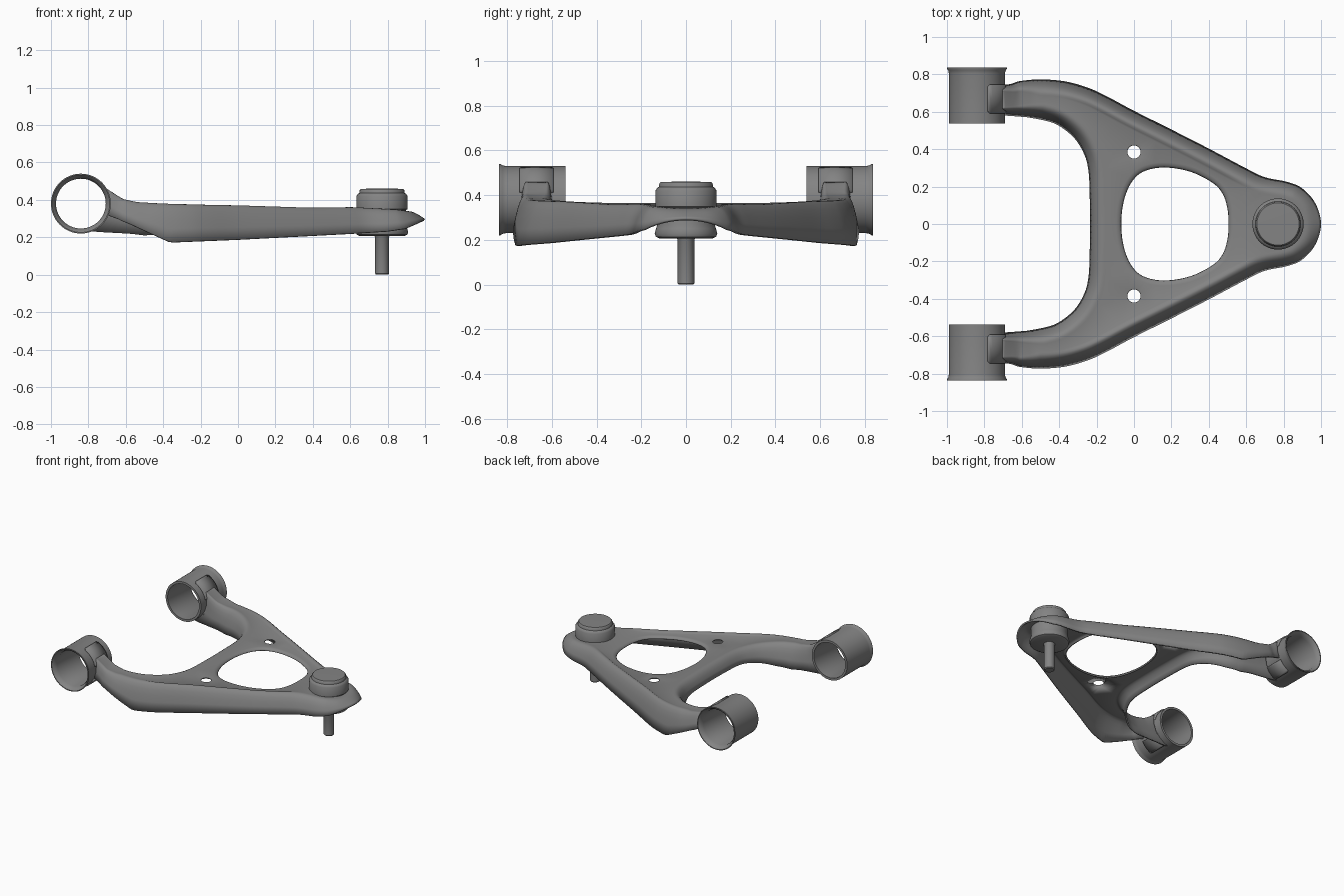
import bpy, bmesh, math
from mathutils import Vector, Matrix

cube = bpy.data.objects.get("Cube")
if cube:
    bpy.data.objects.remove(cube)

steel = bpy.data.materials.new("steel_grey")
steel.use_nodes = True
GREY = (0.23, 0.23, 0.23, 1)
steel.diffuse_color = GREY
steel.node_tree.nodes["Principled BSDF"].inputs["Base Color"].default_value = GREY

BUSH_X, BUSH_Z, BUSH_R = -0.84, 0.38, 0.15


def finish(name, bm, angle=35):
    mesh = bpy.data.meshes.new(name)
    bm.to_mesh(mesh)
    bm.free()
    mesh.materials.append(steel)
    ob = bpy.data.objects.new(name, mesh)
    bpy.context.collection.objects.link(ob)
    bpy.ops.object.select_all(action='DESELECT')
    ob.select_set(True)
    bpy.context.view_layer.objects.active = ob
    bpy.ops.object.shade_smooth_by_angle(angle=math.radians(angle))
    return ob


def thicken(ob, amount):
    mod = ob.modifiers.new("sheet_thickness", 'SOLIDIFY')
    mod.thickness = amount
    mod.offset = -1


def lathe(name, profile, matrix, closed=False, steps=64):
    bm = bmesh.new()
    vs = [bm.verts.new((r, 0, z)) for r, z in profile]
    pairs = list(zip(vs, vs[1:])) + ([(vs[-1], vs[0])] if closed else [])
    edges = [bm.edges.new(p) for p in pairs]
    bmesh.ops.spin(bm, geom=vs + edges, cent=(0, 0, 0), axis=(0, 0, 1),
                   angle=math.tau, steps=steps, use_duplicate=False)
    bmesh.ops.remove_doubles(bm, verts=bm.verts, dist=1e-4)
    bmesh.ops.recalc_face_normals(bm, faces=bm.faces)
    bm.transform(matrix)
    return finish(name, bm)


def lerp_table(table, x):
    for (x0, z0), (x1, z1) in zip(table, table[1:]):
        if x <= x1:
            t = max(0, (x - x0) / (x1 - x0))
            return z0 + (z1 - z0) * t
    return table[-1][1]


def smooth_path(pts, closed=False, steps=5):
    # Catmull-Rom curve through the points
    p = [Vector(q) for q in pts]
    n = len(p)
    get = (lambda i: p[i % n]) if closed else (lambda i: p[min(max(i, 0), n - 1)])
    out = []
    for i in range(n if closed else n - 1):
        a, b, c, d = (get(i + k) for k in (-1, 0, 1, 2))
        for s in range(steps):
            t = s / steps
            out.append(0.5 * (2 * b + (c - a) * t + (2 * a - 5 * b + 4 * c - d) * t * t
                              + (3 * b - a - 3 * c + d) * t ** 3))
    return out if closed else out + [p[-1]]


def offset(path, dist, closed=False):
    # shift a path to its left, less so at the narrow arm ends
    n = len(path)
    out = []
    for i, q in enumerate(path):
        a = path[i - 1] if closed or i else path[0]
        b = path[(i + 1) % n] if closed else path[min(i + 1, n - 1)]
        t = (b - a).normalized()
        out.append(q + Vector((-t.y, t.x)) * dist * lerp_table(NARROW, q.x))
    return out


def mirrored(half):
    # half starts on the centre line; returns -y end, centre, +y end
    return [(x, -y) for x, y in reversed(half[1:])] + half


# Plan outlines
OUTER = [(1, 0), (.97, .11), (.9, .19), (.82, .225), (.7, .25), (.6, .297), (.4, .403),
         (.2, .505), (0, .605), (-.15, .685), (-.25, .73), (-.37, .763), (-.5, .773),
         (-.6, .765), (-.65, .75), (-.7, .742)]
INNER = [(-.235, 0), (-.237, .15), (-.243, .28), (-.265, .37), (-.32, .46), (-.41, .53),
         (-.5, .558), (-.62, .578), (-.7, .59)]
WINDOW = [(.505, 0), (.5, .08), (.475, .16), (.42, .22), (.3, .28), (.16, .302), (.05, .28),
          (-.015, .22), (-.055, .12), (-.068, 0)]
NARROW = [(-.7, .4), (-.5, 1)]

# Heights along x: crown, outer skirt hem, inner skirt hem, sinking of the web
TOP = [(-.7, .465), (-.66, .43), (-.62, .405), (-.54, .388), (-.4, .38), (0, .373),
       (.4, .36), (.6, .362), (.85, .348), (.93, .337), (1, .317)]
HEM_OUT = [(-.7, .32), (-.64, .3), (-.36, .173), (0, .188), (.6, .22), (.8, .233),
           (.9, .248), (.96, .275), (1, .297)]
HEM_IN = [(-.7, .235), (-.5, .212), (-.4, .222), (-.3, .255), (-.235, .28)]
SINK = [(-.4, 0), (-.15, .012), (.5, .012), (.65, 0)]

# Pressed sheet arm: sloped skirts with a broad rounded shoulder, then the top web
bm = bmesh.new()
SHOULDER = [(0, 0, 0), (.012, .36, 0), (.023, .6, 0), (.036, .79, 0), (.05, .92, 0),
            (.064, .985, 0), (.076, 1, .2), (.086, .995, .65), (.096, .99, 1)]


def skirt(path, hem, ridge):
    rings = []
    for dist, f, sink in SHOULDER:
        ring = []
        for base, q in zip(path, offset(path, dist)):
            low = lerp_table(hem, base.x)
            high = lerp_table(TOP, q.x) - lerp_table(SINK, q.x) * (sink if ridge else 1)
            ring.append(bm.verts.new((q.x, q.y, low + (high - low) * f)))
        rings.append(ring)
    for a, b in zip(rings, rings[1:]):
        for i in range(len(a) - 1):
            bm.faces.new((a[i], a[i + 1], b[i + 1], b[i]))
    return rings[-1]


def hole(path, depth, lip):
    # lipped opening, rolled down into the sheet
    rings = []
    for dist, drop in ((0, 1), (.15, .6), (.45, .2), (1, 0)):
        rings.append([bm.verts.new((q.x, q.y, lerp_table(TOP, q.x) - lerp_table(SINK, q.x)
                                    - .002 - drop * depth))
                      for q in offset(path, -lip * dist, True)])
    n = len(path)
    for a, b in zip(rings, rings[1:]):
        for i in range(n):
            bm.faces.new((a[i], b[i], b[(i + 1) % n], a[(i + 1) % n]))
    return [bm.edges.get((rings[-1][i], rings[-1][(i + 1) % n])) for i in range(n)]


out_rim = skirt(smooth_path(mirrored(OUTER)), HEM_OUT, True)
in_rim = skirt(smooth_path(list(reversed(mirrored(INNER)))), HEM_IN, False)
fill = [bm.edges.get(p) for rim in (out_rim, in_rim) for p in zip(rim, rim[1:])]
fill += [bm.edges.new((out_rim[-1], in_rim[0])), bm.edges.new((in_rim[-1], out_rim[0]))]

window = WINDOW + [(x, -y) for x, y in reversed(WINDOW[1:-1])]
fill += hole(smooth_path(window, True), .018, .028)
for side in (1, -1):
    circle = [Vector((.035 * math.cos(a), side * .385 + .035 * math.sin(a)))
              for a in (math.tau * k / 24 for k in range(24))]
    fill += hole(circle, .004, .006)

# fill the web flat, then put the heights back
heights = {v: v.co.z for e in fill for v in e.verts}
for v in heights:
    v.co.z = 0
web = bmesh.ops.triangle_fill(bm, edges=fill, use_beauty=True, normal=(0, 0, 1))["geom"]
for f in web:
    if isinstance(f, bmesh.types.BMFace):
        f.normal_update()
        if f.normal.z < 0:
            f.normal_flip()
for v, z in heights.items():
    v.co.z = z

# shape the arm ends to the round bushing sleeves
for v in bm.verts:
    if v.co.x < -.58:
        t = min(1, (-.58 - v.co.x) / .12)
        dz = v.co.z - BUSH_Z
        wall = BUSH_X + math.sqrt(max(0, BUSH_R ** 2 - dz * dz))
        v.co.x += t * (wall + .003 + .7)
thicken(finish("control_arm", bm, 50), .012)

# Bushing sleeves with a flared outer rim, and the saddle tabs welded on them
SLEEVE = [(.133, .538), (.15, .538), (.15, .805), (.153, .82), (.16, .83), (.16, .836),
          (.154, .836), (.144, .826), (.133, .8)]


def saddle_tab(name, side, start, sweep):
    bm = bmesh.new()
    rows = []
    for k in range(13):
        a = math.radians(start + sweep * k / 12)
        inset = .012 if k == 12 else 0
        rows.append([bm.verts.new((BUSH_X + .158 * math.cos(a), side * y, BUSH_Z + .158 * math.sin(a)))
                     for y in (.592 + inset, .67, .745 - inset)])
    for r, s in zip(rows, rows[1:]):
        for j in range(2):
            quad = (r[j], r[j + 1], s[j + 1], s[j])
            bm.faces.new(quad if side * sweep > 0 else quad[::-1])
    thicken(finish(name, bm), .012)


for side, label in ((1, "back"), (-1, "front")):
    turn = Matrix.Translation((BUSH_X, 0, BUSH_Z)) @ Matrix.Rotation(-side * math.pi / 2, 4, 'X')
    lathe(label + "_bushing_sleeve", SLEEVE, turn, closed=True)
    saddle_tab(label + "_upper_saddle_tab", side, 12, 56)
    saddle_tab(label + "_lower_saddle_tab", side, -30, -38)

# Ball joint: housing with a stepped cap, and the stud
BALL = Matrix.Translation((.77, 0, 0))
lathe("ball_joint_housing",
      [(0, .207), (.12, .207), (.135, .214), (.14, .228), (.134, .25), (.128, .27), (.128, .345),
       (.137, .35), (.137, .42), (.128, .433), (.121, .437), (.119, .452), (.113, .459),
       (0, .461)], BALL)
lathe("ball_joint_stud", [(0, 0), (.032, 0), (.037, .006), (.037, .2), (.045, .215), (0, .215)],
      BALL, steps=32)
